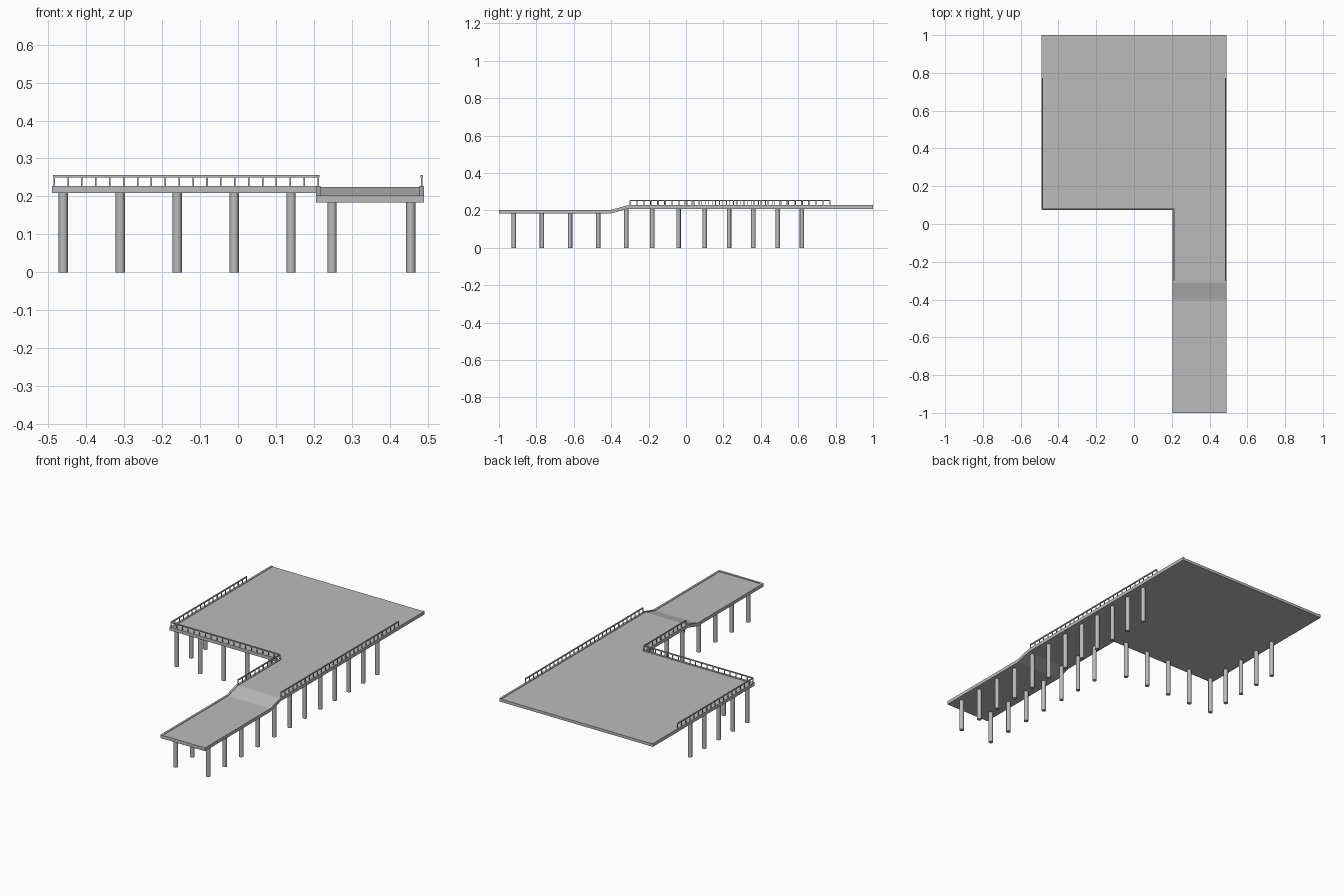
import bpy, bmesh
from mathutils import Vector

cube = bpy.data.objects.get("Cube")
if cube:
    bpy.data.objects.remove(cube, do_unlink=True)

# Single weathered grey for the whole pier
grey = bpy.data.materials.new("pier_grey")
grey.use_nodes = True
grey.diffuse_color = (0.5, 0.5, 0.5, 1)
grey.node_tree.nodes["Principled BSDF"].inputs["Base Color"].default_value = (0.5, 0.5, 0.5, 1)

LEFT, RIGHT, INNER = 0.49, -0.49, 0.205   # side edges of the pier
FRONT, STEP, BACK = -1.0, 0.075, 1.0      # walkway end, platform front, platform back
RAMP_LOW, RAMP_TOP = -0.40, -0.31
RISE, BASE, DECK, CURB = 0.025, 0.184, 0.2, 0.203
CURB_W = 0.012


def rise(y):
    t = (y - RAMP_LOW) / (RAMP_TOP - RAMP_LOW)
    return RISE * min(1, max(0, t))


def finish(name, bm):
    bmesh.ops.recalc_face_normals(bm, faces=bm.faces)
    mesh = bpy.data.meshes.new(name)
    bm.to_mesh(mesh)
    bm.free()
    mesh.materials.append(grey)
    obj = bpy.data.objects.new(name, mesh)
    bpy.context.collection.objects.link(obj)
    return obj


def extrude_outline(bm, points, offset):
    face = bm.faces.new([bm.verts.new(p) for p in points])
    new = bmesh.ops.extrude_face_region(bm, geom=[face])["geom"]
    verts = [v for v in new if isinstance(v, bmesh.types.BMVert)]
    bmesh.ops.translate(bm, verts=verts, vec=offset)


def strip(bm, x0, x1, y0, y1, low, high):
    # Plank following the ramp, extruded across x
    ys = [y0] + [y for y in (RAMP_LOW, RAMP_TOP) if y0 < y < y1] + [y1]
    outline = [(x0, y, low + rise(y)) for y in ys]
    outline += [(x0, y, high + rise(y)) for y in reversed(ys)]
    extrude_outline(bm, outline, (x1 - x0, 0, 0))


def bar(bm, a, b, width):
    # Square bar between two points on one axis
    a, b = Vector(a), Vector(b)
    size = [max(abs(d), width) for d in b - a]
    made = bmesh.ops.create_cube(bm, size=1)["verts"]
    bmesh.ops.scale(bm, verts=made, vec=size)
    bmesh.ops.translate(bm, verts=made, vec=(a + b) / 2)


# L-shaped deck with ramp
bm = bmesh.new()
strip(bm, INNER, LEFT, FRONT, STEP, BASE, DECK)
strip(bm, RIGHT, LEFT, STEP, BACK, BASE, DECK)
bmesh.ops.remove_doubles(bm, verts=bm.verts, dist=0.0001)
finish("deck", bm)

# Low curb along every edge but the back
bm = bmesh.new()
strip(bm, LEFT - CURB_W, LEFT, FRONT, BACK, DECK, CURB)
strip(bm, INNER, INNER + CURB_W, FRONT, STEP + CURB_W, DECK, CURB)
strip(bm, RIGHT, RIGHT + CURB_W, STEP, BACK, DECK, CURB)
strip(bm, RIGHT + CURB_W, INNER, STEP, STEP + CURB_W, DECK, CURB)
strip(bm, INNER + CURB_W, LEFT - CURB_W, FRONT, FRONT + CURB_W, DECK, CURB)
finish("curb", bm)

# Railings: a top rail on evenly spaced posts
RAIL_Z, POST_GAP = 0.253, 0.0375
edge = CURB_W / 2
side_l, side_r, side_i = LEFT - edge, RIGHT + edge, INNER + edge
front_y, rail_start, rail_end = STEP + edge, -0.30, 0.77
runs = {
    "left_railing": ((side_l, rail_start), (side_l, rail_end)),
    "inner_railing": ((side_i, rail_start), (side_i, front_y)),
    "front_railing": ((side_r, front_y), (side_i, front_y)),
    "right_railing": ((side_r, front_y), (side_r, rail_end)),
}
for name, (start, end) in runs.items():
    bm = bmesh.new()
    a, b = Vector((*start, RAIL_Z)), Vector((*end, RAIL_Z))
    bar(bm, a, b, 0.006)
    count = round((b - a).length / POST_GAP)
    for i in range(count + 1):
        top = a.lerp(b, i / count)
        bar(bm, (top.x, top.y, CURB + RISE), top, 0.004)
    finish(name, bm)

# Round piles in rows under the edges
pile_ys = [-0.92, -0.77, -0.62, -0.47, -0.32, -0.18, -0.04, 0.10, 0.23, 0.36, 0.49, 0.62]
rows = {
    "left_piles": [(0.455, y) for y in pile_ys],
    "inner_piles": [(0.248, y) for y in pile_ys[:7]],
    "front_piles": [(-0.31 + 0.15 * i, 0.10) for i in range(4)],
    "right_piles": [(-0.46, y) for y in pile_ys[7:]],
}
for name, spots in rows.items():
    bm = bmesh.new()
    for x, y in spots:
        height = BASE + rise(y) + 0.002
        made = bmesh.ops.create_cone(bm, cap_ends=True, segments=16, radius1=0.012,
                                     radius2=0.012, depth=height)["verts"]
        bmesh.ops.translate(bm, verts=made, vec=(x, y, height / 2))
    obj = finish(name, bm)
    bpy.ops.object.select_all(action="DESELECT")
    obj.select_set(True)
    bpy.context.view_layer.objects.active = obj
    bpy.ops.object.shade_smooth_by_angle()
